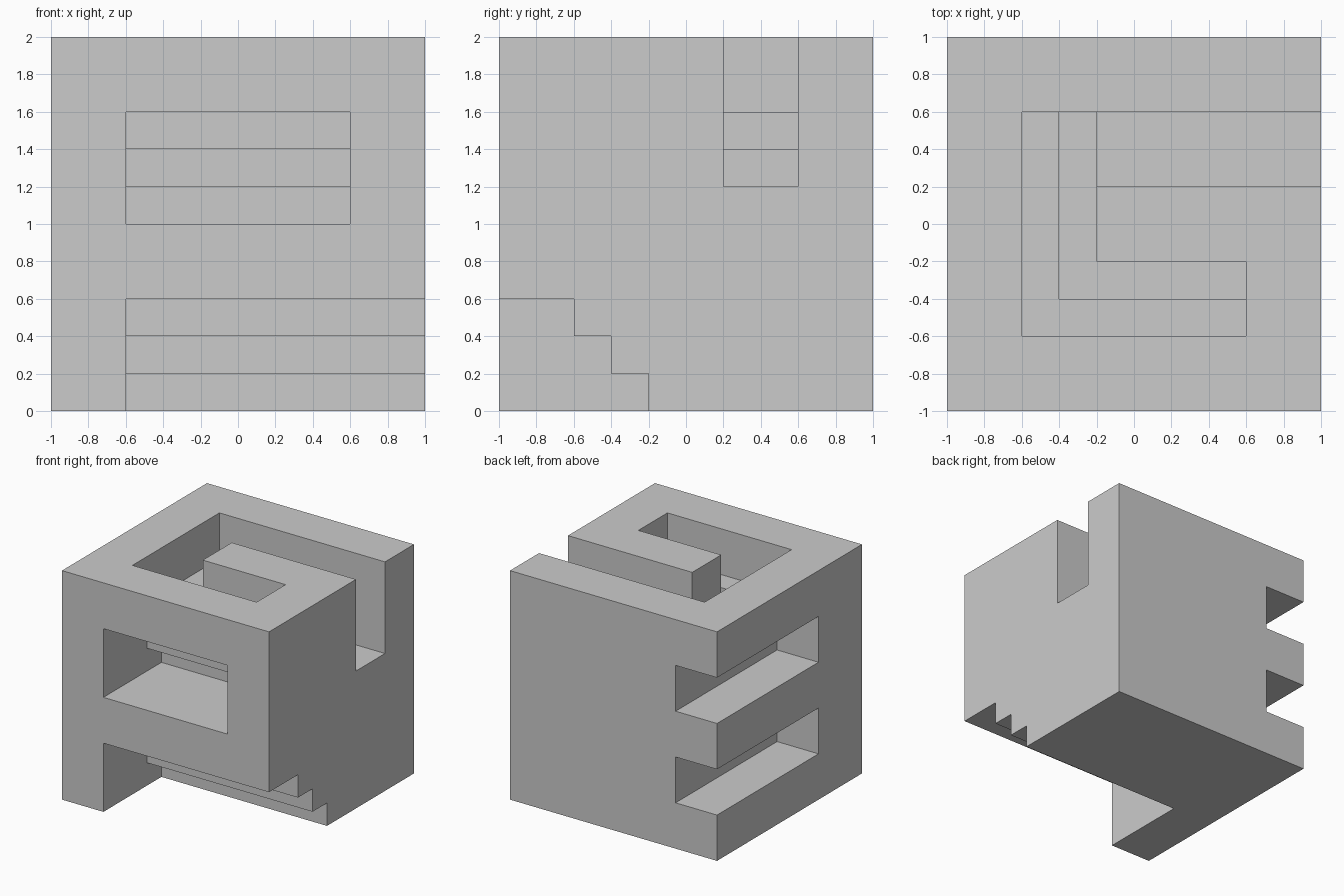
import bpy, bmesh
from mathutils import Vector

if "Cube" in bpy.data.objects:
    bpy.data.objects.remove(bpy.data.objects["Cube"])


def prism(name, pts, axis, lo, hi):
    """Extrude a 2D outline from lo to hi along x (outline y,z) or z (outline x,y)."""
    place = {"x": lambda a, b, d: (d, a, b), "z": lambda a, b, d: (a, b, d)}[axis]
    bm = bmesh.new()
    face = bm.faces.new([bm.verts.new(place(a, b, lo)) for a, b in pts])
    top = bmesh.ops.extrude_face_region(bm, geom=[face])["geom"]
    bmesh.ops.translate(bm, vec=Vector(place(0, 0, hi - lo)),
                        verts=[v for v in top if isinstance(v, bmesh.types.BMVert)])
    bmesh.ops.recalc_face_normals(bm, faces=bm.faces)
    mesh = bpy.data.meshes.new(name)
    bm.to_mesh(mesh)
    bm.free()
    obj = bpy.data.objects.new(name, mesh)
    bpy.context.collection.objects.link(obj)
    return obj


def rect(a0, a1, b0, b1):
    return [(a0, b0), (a1, b0), (a1, b1), (a0, b1)]


# Solid block
block = prism("carved_block", rect(-1, 1, -1, 1), "z", 0, 2)
cutters = []

# Front window and front undercut, both with a stepped ceiling
for name, floor, base, right in (("front_window", 1.0, 1.0, 0.6),
                                 ("front_undercut", -0.2, 0.0, 1.2)):
    steps = [(-1.2, floor), (-0.2, floor), (-0.2, base + 0.2), (-0.4, base + 0.2),
             (-0.4, base + 0.4), (-0.6, base + 0.4), (-0.6, base + 0.6), (-1.2, base + 0.6)]
    cutters.append(prism(name, steps, "x", -0.6, right))

# Winding top channel, floor stepping down towards the open right end
for i, (edge, floor) in enumerate(((-0.6, 1.6), (-0.4, 1.4))):
    path = [(edge, edge), (0.6, edge), (0.6, -0.2), (-0.2, -0.2),
            (-0.2, 0.2), (1.2, 0.2), (1.2, 0.6), (edge, 0.6)]
    cutters.append(prism(f"top_channel_{i}", path, "z", floor, 2.2))
cutters.append(prism("top_channel_end", rect(-0.2, 1.2, 0.2, 0.6), "z", 1.2, 2.2))

# Two slots through the back left corner
for z in (0.4, 1.2):
    cutters.append(prism("side_slot", rect(-1.2, -0.6, -0.4, 1.2), "z", z, z + 0.4))

# Carve and discard the cutters
bpy.context.view_layer.objects.active = block
for cutter in cutters:
    mod = block.modifiers.new(cutter.name, "BOOLEAN")
    mod.operation = "DIFFERENCE"
    mod.solver = "EXACT"
    mod.object = cutter
    bpy.ops.object.modifier_apply(modifier=mod.name)
    bpy.data.objects.remove(cutter)
